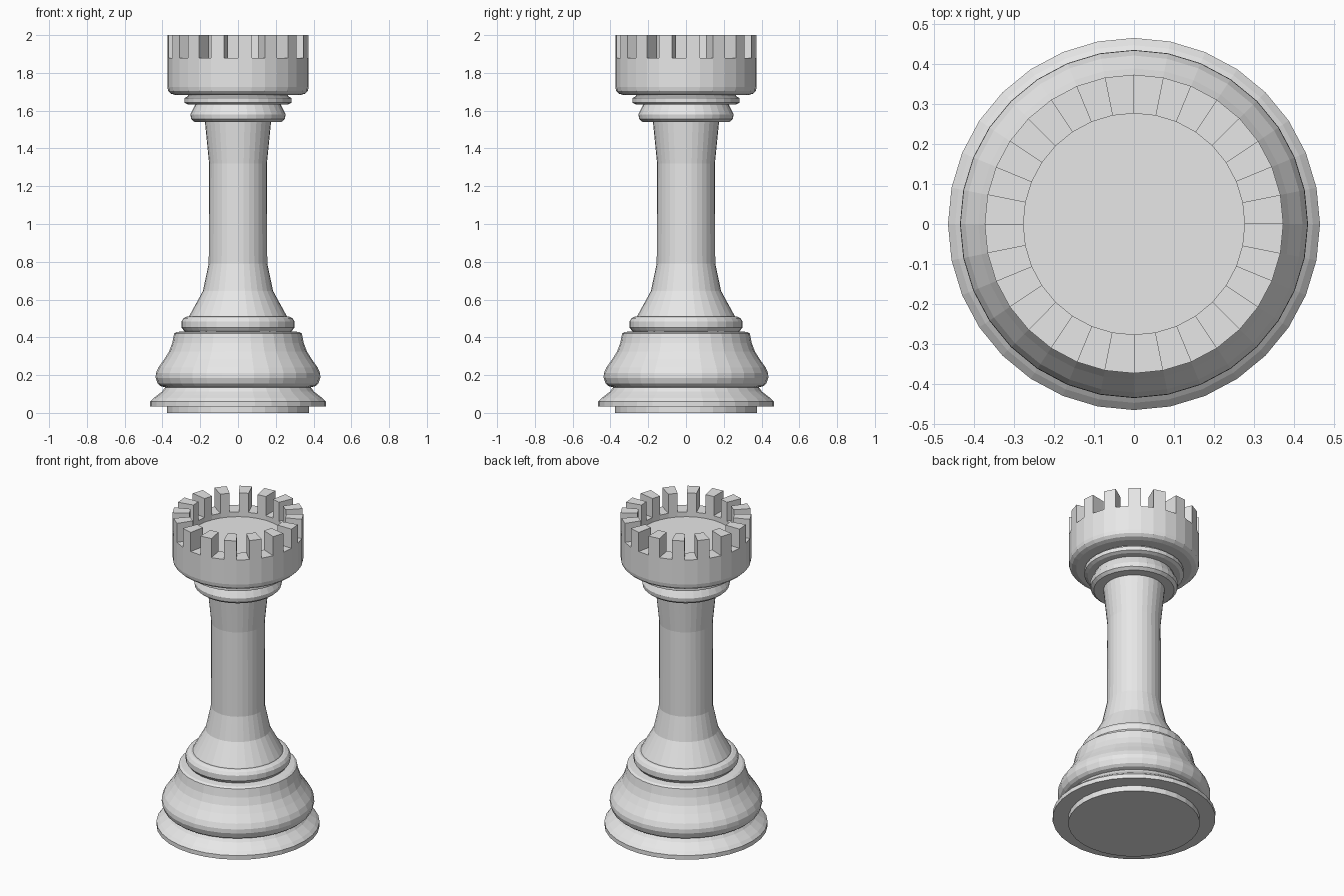
import bpy
import bmesh
from math import atan2, floor, tau

SIDES = 32

if "Cube" in bpy.data.objects:
    bpy.data.objects.remove(bpy.data.objects["Cube"], do_unlink=True)

grey = bpy.data.materials.new("light grey")
grey.use_nodes = True
colour = (0.8, 0.8, 0.8, 1)
grey.diffuse_color = colour
grey.node_tree.nodes["Principled BSDF"].inputs["Base Color"].default_value = colour


def lathe(profile):
    """Spin a radius/height profile, closed on the axis, into a solid."""
    bm = bmesh.new()
    profile = [(0, profile[0][1]), *profile, (0, profile[-1][1])]
    verts = [bm.verts.new((r, 0, z)) for r, z in profile]
    edges = [bm.edges.new(pair) for pair in zip(verts, verts[1:])]
    bmesh.ops.spin(bm, geom=verts + edges, cent=(0, 0, 0), axis=(0, 0, 1),
                   angle=tau, steps=SIDES)
    bmesh.ops.remove_doubles(bm, verts=bm.verts[:], dist=0.0005)
    bmesh.ops.recalc_face_normals(bm, faces=bm.faces[:])
    return bm


def finish(name, bm):
    mesh = bpy.data.meshes.new(name)
    bm.to_mesh(mesh)
    bm.free()
    mesh.materials.append(grey)
    bpy.context.collection.objects.link(bpy.data.objects.new(name, mesh))


# Turned parts, from the ground up
parts = {
    "foot_pad": [(.376, 0), (.376, .05)],
    "foot_rim": [(.466, .034), (.466, .06), (.448, .078), (.425, .095),
                 (.402, .113), (.386, .135), (.386, .15)],
    "base_bulge": [(.38, .134), (.41, .142), (.425, .155), (.436, .185),
                   (.435, .21), (.422, .24), (.39, .285), (.365, .325),
                   (.348, .37), (.338, .42), (.325, .428), (.29, .432)],
    "lower_ring": [(.275, .425), (.288, .437), (.299, .452), (.299, .485),
                   (.288, .502), (.27, .51)],
    "shaft": [(.262, .5), (.257, .515), (.186, .645), (.155, .79),
              (.153, 1.32), (.176, 1.55)],
    "collar": [(.23, 1.54), (.248, 1.555), (.252, 1.58), (.24, 1.605),
               (.225, 1.635), (.225, 1.65)],
    "upper_ring": [(.265, 1.633), (.284, 1.642), (.284, 1.667),
                   (.265, 1.677), (.265, 1.69)],
}
for name, profile in parts.items():
    finish(name, lathe(profile))

# Hollow crown, with every second rim face raised into a battlement
rim = 1.88
crown = lathe([(.33, 1.682), (.355, 1.69), (.37, 1.705), (.374, 1.725),
               (.374, rim), (.277, rim), (.277, 1.85)])
raised = []
for face in crown.faces:
    centre = face.calc_center_median()
    step = floor(atan2(centre.y, centre.x) / tau * SIDES)
    if abs(centre.z - rim) < 0.001 and step % 2 == 0:
        raised.append(face)
tops = bmesh.ops.extrude_discrete_faces(crown, faces=raised)["faces"]
for vert in {v for face in tops for v in face.verts}:
    vert.co.z = 2
finish("battlement_crown", crown)
